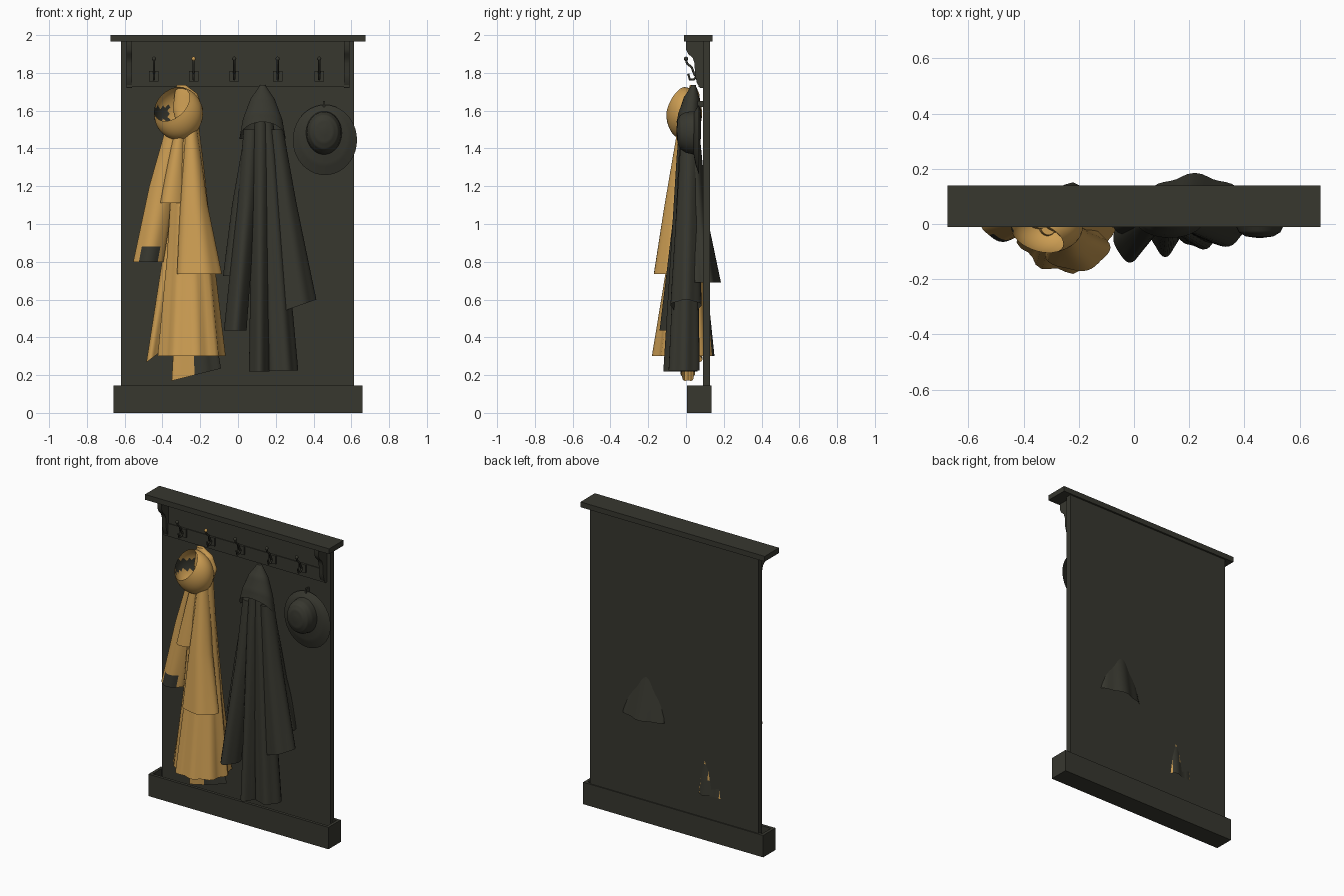
import bpy, bmesh, math
from mathutils import Vector, Matrix

if "Cube" in bpy.data.objects:
    bpy.data.objects.remove(bpy.data.objects["Cube"])


def material(name, rgb):
    m = bpy.data.materials.new(name)
    m.diffuse_color = (*rgb, 1)
    m.use_nodes = True
    m.node_tree.nodes["Principled BSDF"].inputs["Base Color"].default_value = m.diffuse_color
    return m


DARK = material("dark_olive", (0.038, 0.038, 0.028))
YELLOW = material("oilskin_yellow", (0.60, 0.335, 0.085))


def finish(bm, name, mats, rule=None, smooth=True):
    me = bpy.data.meshes.new(name)
    if rule:
        for f in bm.faces:
            f.material_index = 1 if rule(f.calc_center_median()) else 0
    bm.to_mesh(me)
    bm.free()
    for m in mats:
        me.materials.append(m)
    if smooth:
        me.shade_smooth()
        me.set_sharp_from_angle(angle=math.radians(40))
    ob = bpy.data.objects.new(name, me)
    bpy.context.collection.objects.link(ob)
    return ob


def box(name, x, y, z, mat=DARK):
    bm = bmesh.new()
    bmesh.ops.create_cube(bm, size=1)
    for v in bm.verts:
        for i, (a, b) in enumerate((x, y, z)):
            v.co[i] = a if v.co[i] < 0 else b
    return finish(bm, name, [mat], smooth=False)


def prism(name, profile, x0, x1):
    """Extrude a (y, z) profile along x."""
    bm = bmesh.new()
    f = bm.faces.new([bm.verts.new((x0, y, z)) for y, z in profile])
    new = bmesh.ops.extrude_face_region(bm, geom=[f])["geom"]
    bmesh.ops.translate(bm, vec=(x1 - x0, 0, 0), verts=[g for g in new if isinstance(g, bmesh.types.BMVert)])
    bmesh.ops.recalc_face_normals(bm, faces=bm.faces)
    return finish(bm, name, [DARK])


def loft(name, rings, mats=(DARK,), axis="z", folds=0, amp=0.0, phase=0.0,
         lift=0.0, slant=0.0, rule=None, n=40, steps=5):
    """Open tube through elliptical rings (cx, cy, cz, r1, r2), with folds growing to the hem."""
    bm = bmesh.new()
    dense = []
    for a, b in zip(rings, rings[1:]):
        dense += [[p + (q - p) * s / steps for p, q in zip(a, b)] for s in range(steps)]
    dense.append(list(rings[-1]))
    rows = []
    for k, (cx, cy, cz, r1, r2) in enumerate(dense):
        t = k / (len(dense) - 1)
        row = []
        for i in range(n):
            a = 2 * math.pi * i / n
            w = 1 - amp * t * (0.5 - 0.5 * math.cos(folds * a + phase))
            c, s = math.cos(a) * w, math.sin(a) * w
            if axis == "z":
                dz = lift * t * t * max(0, -s) + slant * t * t * c
                row.append(bm.verts.new((cx + r1 * c, cy + r2 * s, cz + dz)))
            else:
                row.append(bm.verts.new((cx + r1 * c, cy, cz + r2 * s)))
        rows.append(row)
    for r, q in zip(rows, rows[1:]):
        for i in range(n):
            j = (i + 1) % n
            bm.faces.new((r[i], q[i], q[j], r[j]))
    bm.faces.new(rows[-1] if axis == "y" else rows[0])  # closed crown or shoulder
    bmesh.ops.recalc_face_normals(bm, faces=bm.faces)
    return finish(bm, name, list(mats), rule)


# Back panel, shelf and rail
box("back_panel", (-0.62, 0.615), (0.09, 0.128), (0.02, 1.97))
box("top_shelf", (-0.675, 0.675), (-0.01, 0.14), (1.965, 2.0))
box("rail_upper", (-0.59, 0.59), (0.07, 0.10), (1.81, 1.965))
box("rail_lower", (-0.59, 0.59), (0.065, 0.10), (1.725, 1.81))

# Curved brackets under the shelf
curve = [(0.0, 1.965), (0.0, 1.925), (0.012, 1.90), (0.035, 1.88), (0.045, 1.85),
         (0.048, 1.79), (0.058, 1.745), (0.075, 1.72), (0.10, 1.72), (0.10, 1.965)]
for side in (-1, 1):
    prism("bracket", curve, side * 0.59, side * 0.56)

# Open trough at the foot
box("trough_floor", (-0.66, 0.66), (0.005, 0.135), (0.0, 0.02))
box("trough_front", (-0.66, 0.66), (0.005, 0.025), (0.0, 0.145))
box("trough_back", (-0.66, 0.66), (0.115, 0.135), (0.0, 0.145))
for side in (-1, 1):
    x = sorted((side * 0.66, side * 0.64))
    box("trough_end", x, (0.005, 0.135), (0.0, 0.145))

# Coat hooks: plate, two bent prongs, ball tip
for i, x in enumerate((-0.445, -0.235, -0.02, 0.21, 0.43)):
    box("hook_plate", (x - 0.025, x + 0.025), (0.055, 0.067), (1.755, 1.81))
    cu = bpy.data.curves.new("hook_prongs", "CURVE")
    cu.dimensions = "3D"
    cu.bevel_depth = 0.006
    cu.bevel_resolution = 2
    cu.use_fill_caps = True
    for path in ([(0.06, 1.78), (0.045, 1.79), (0.03, 1.83), (0.005, 1.85), (0.0, 1.872)],
                 [(0.06, 1.785), (0.04, 1.765), (0.02, 1.765), (0.012, 1.795)]):
        sp = cu.splines.new("POLY")
        sp.points.add(len(path) - 1)
        for p, (y, z) in zip(sp.points, path):
            p.co = (x, y, z, 1)
    cu.materials.append(DARK)
    bpy.context.collection.objects.link(bpy.data.objects.new("hook_prongs", cu))
    bm = bmesh.new()
    bmesh.ops.create_uvsphere(bm, u_segments=12, v_segments=8, radius=0.011,
                              matrix=Matrix.Translation((x, 0.0, 1.875)))
    finish(bm, "hook_tip", [YELLOW if i == 1 else DARK])

# Yellow raincoat: hood is a tilted bowl opening up, forward and to the left
bm = bmesh.new()
bmesh.ops.create_uvsphere(bm, u_segments=32, v_segments=20, radius=1)
bmesh.ops.delete(bm, geom=[v for v in bm.verts if v.co.z > 0.62], context="VERTS")
turn = Vector((-0.45, -0.65, 0.6)).to_track_quat("Z", "Y").to_matrix().to_4x4()
bm.transform(Matrix.Translation((-0.315, -0.01, 1.585)) @ Matrix.Diagonal((0.13, 0.095, 0.14, 1)) @ turn)
finish(bm, "yellow_hood", [YELLOW, DARK],
       lambda c: c.x < -0.36 and 1.55 < c.z < 1.62 and c.y > -0.03)
loft("yellow_hood_back", [(-0.30, 0.035, 1.735, 0.025, 0.015), (-0.275, 0.04, 1.69, 0.06, 0.03),
                          (-0.265, 0.04, 1.61, 0.08, 0.04), (-0.27, 0.03, 1.50, 0.05, 0.05)], [YELLOW])

Y = (YELLOW, DARK)
loft("yellow_coat_body", [(-0.27, 0.03, 1.55, 0.06, 0.05), (-0.265, 0.01, 1.3, 0.085, 0.065),
                          (-0.255, 0.0, 0.8, 0.13, 0.10), (-0.25, -0.015, 0.30, 0.185, 0.168)],
     Y, folds=9, amp=0.12, rule=lambda c: c.y > 0.125)
loft("yellow_coat_inner_tail", [(-0.25, 0.01, 0.8, 0.07, 0.04), (-0.23, 0.01, 0.20, 0.14, 0.04)],
     Y, folds=5, amp=0.2, slant=0.035, rule=lambda c: c.x > -0.24 and c.z < 0.35)
loft("yellow_coat_side_tail", [(-0.34, 0.04, 1.0, 0.03, 0.03), (-0.455, 0.04, 0.29, 0.04, 0.05)],
     Y, folds=3, amp=0.25, slant=0.03)
loft("yellow_sleeve_right", [(-0.25, 0.0, 1.53, 0.03, 0.04), (-0.235, -0.05, 1.1, 0.075, 0.065),
                             (-0.21, -0.085, 0.735, 0.125, 0.088)], Y, folds=5, amp=0.1)
loft("yellow_sleeve_left", [(-0.335, 0.03, 1.50, 0.05, 0.045), (-0.40, 0.02, 1.2, 0.07, 0.05),
                            (-0.475, 0.0, 0.80, 0.08, 0.065)], Y, folds=4, amp=0.12,
     rule=lambda c: c.z < 0.89 and -0.52 < c.x < -0.42)
loft("yellow_front_flap", [(-0.31, 0.0, 1.48, 0.03, 0.04), (-0.35, -0.035, 1.11, 0.07, 0.055)],
     Y, folds=3, amp=0.12)

# Dark coat: pointed hood, hanging folds, sleeves
loft("dark_hood", [(0.13, 0.04, 1.735, 0.014, 0.012), (0.13, 0.03, 1.66, 0.065, 0.042),
                   (0.13, 0.02, 1.55, 0.105, 0.06), (0.13, 0.015, 1.45, 0.122, 0.065)], lift=0.09)
loft("dark_coat_fold_left", [(0.12, 0.0, 1.58, 0.03, 0.03), (0.12, 0.0, 1.35, 0.045, 0.05),
                             (0.113, -0.03, 0.22, 0.055, 0.09)], folds=4, amp=0.15)
loft("dark_coat_fold_right", [(0.15, 0.01, 1.58, 0.03, 0.03), (0.165, 0.01, 1.35, 0.05, 0.05),
                              (0.237, -0.01, 0.225, 0.082, 0.085)], folds=5, amp=0.15)
loft("dark_sleeve_left", [(0.07, 0.02, 1.50, 0.04, 0.04), (0.045, 0.0, 1.1, 0.05, 0.06),
                          (-0.015, -0.05, 0.435, 0.06, 0.09)], folds=4, amp=0.12)
loft("dark_coat_panel_left", [(0.07, 0.03, 1.45, 0.04, 0.04), (0.02, 0.03, 1.1, 0.055, 0.05),
                              (-0.025, 0.02, 0.725, 0.062, 0.06)], folds=3, amp=0.12)
loft("dark_sleeve_right", [(0.20, 0.02, 1.50, 0.04, 0.045), (0.245, 0.01, 1.1, 0.065, 0.06),
                           (0.315, 0.0, 0.565, 0.10, 0.085)], folds=5, amp=0.12, slant=0.035)
loft("dark_coat_back", [(0.17, 0.035, 1.45, 0.07, 0.04), (0.20, 0.06, 1.0, 0.11, 0.06),
                        (0.22, 0.09, 0.69, 0.17, 0.095)], folds=6, amp=0.15, phase=math.pi)

# Round hat hung flat against the panel, with its loop
loft("hat_brim", [(0.46, 0.07, 1.445, 0.17, 0.186), (0.457, 0.05, 1.46, 0.13, 0.145),
                  (0.455, 0.04, 1.48, 0.09, 0.11)], axis="y")
loft("hat_crown", [(0.455, 0.045, 1.482, 0.095, 0.115), (0.455, 0.0, 1.485, 0.09, 0.108),
                   (0.455, -0.03, 1.487, 0.075, 0.09), (0.455, -0.045, 1.49, 0.05, 0.06),
                   (0.455, -0.05, 1.495, 0.012, 0.015)], axis="y")
box("hat_loop", (0.45, 0.46), (0.06, 0.09), (1.62, 1.65))
